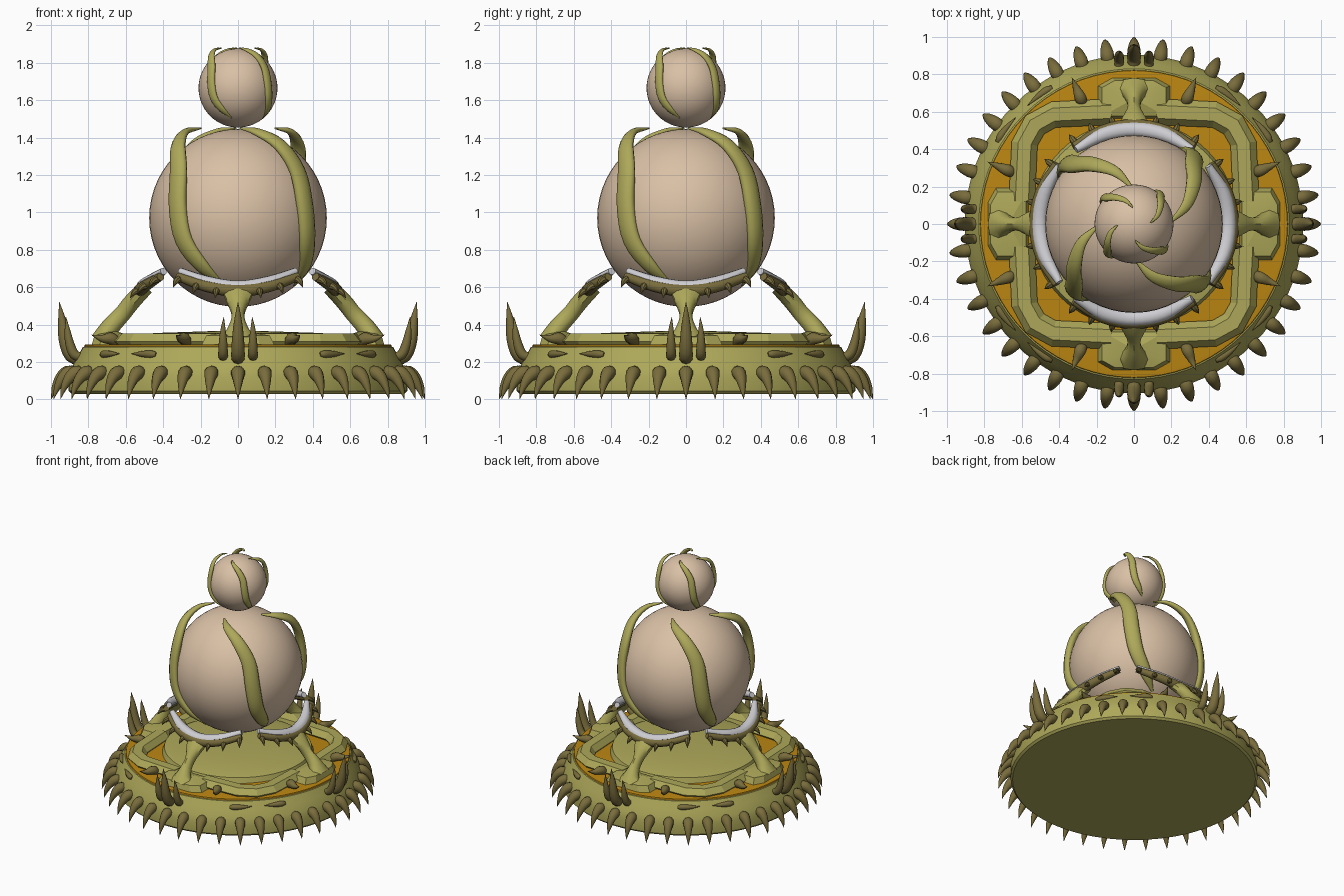
import bpy, bmesh, math
from mathutils import Vector, Matrix

if "Cube" in bpy.data.objects:
    bpy.data.objects.remove(bpy.data.objects["Cube"])


def material(name, rgb):
    m = bpy.data.materials.new(name)
    m.diffuse_color = (*rgb, 1)
    m.use_nodes = True
    m.node_tree.nodes["Principled BSDF"].inputs["Base Color"].default_value = m.diffuse_color
    return m


OLIVE = material("olive", (0.42, 0.39, 0.10))
BROWN = material("dark olive brown", (0.19, 0.15, 0.045))
BEIGE = material("beige", (0.70, 0.53, 0.38))
ORANGE = material("orange", (0.50, 0.24, 0.006))
WHITE = material("pale grey", (0.62, 0.62, 0.65))


def finish(name, bm, mat, angle=40):
    bmesh.ops.recalc_face_normals(bm, faces=bm.faces)
    me = bpy.data.meshes.new(name)
    bm.to_mesh(me)
    bm.free()
    me.materials.append(mat)
    ob = bpy.data.objects.new(name, me)
    bpy.context.collection.objects.link(ob)
    bpy.ops.object.select_all(action='DESELECT')
    ob.select_set(True)
    bpy.context.view_layer.objects.active = ob
    bpy.ops.object.shade_smooth_by_angle(angle=math.radians(angle))
    return ob


def spline(pts, n):
    """Catmull-Rom resampling of a list of Vectors."""
    p = [2 * pts[0] - pts[1]] + pts + [2 * pts[-1] - pts[-2]]
    out = []
    for i in range(1, len(p) - 2):
        for k in range(n):
            t = k / n
            a, b, c, d = p[i - 1:i + 3]
            out.append(0.5 * (2 * b + (c - a) * t + (2 * a - 5 * b + 4 * c - d) * t * t
                              + (3 * b - a - 3 * c + d) * t ** 3))
    return out + [pts[-1]]


def tube(bm, pts, radii, turn=0, ref=(1, 0, 0), sides=10, n=3):
    """Tapered tube; ref is a vector or centre function giving the 'b' axis."""
    pts = spline([Vector(p) for p in pts], n)
    rad = [Vector((r, r, 0)) if isinstance(r, (int, float)) else Vector((*r, 0)) for r in radii]
    rad = spline(rad, n)
    rot = Matrix.Rotation(math.radians(turn), 3, 'Z')
    rings = []
    for i, p in enumerate(pts):
        t = (pts[min(i + 1, len(pts) - 1)] - pts[max(i - 1, 0)]).normalized()
        up = ref(p) if callable(ref) else Vector(ref)
        side = t.cross(up).normalized()
        nrm = side.cross(t)
        a, b = max(rad[i].x, 0.001), max(rad[i].y, 0.001)
        ring = []
        for k in range(sides):
            q = 2 * math.pi * k / sides
            ring.append(bm.verts.new(rot @ (p + side * a * math.cos(q) + nrm * b * math.sin(q))))
        rings.append(ring)
    for r0, r1 in zip(rings, rings[1:]):
        for k in range(sides):
            j = (k + 1) % sides
            bm.faces.new((r0[k], r0[j], r1[j], r1[k]))
    bm.faces.new(rings[0])
    bm.faces.new(rings[-1])


def lathe(name, profile, mat, seg=72):
    bm = bmesh.new()
    rings = [[bm.verts.new((r * math.cos(2 * math.pi * k / seg), r * math.sin(2 * math.pi * k / seg), z))
              for k in range(seg)] for r, z in profile]
    for a, b in zip(rings, rings[1:]):
        for k in range(seg):
            j = (k + 1) % seg
            bm.faces.new((a[k], a[j], b[j], b[k]))
    bm.faces.new(rings[0])
    bm.faces.new(rings[-1])
    return finish(name, bm, mat)


def polar(az, r, z):
    a = math.radians(az)
    return (r * math.sin(a), -r * math.cos(a), z)


QUARTERS = (0, 90, 180, 270)

# Base disc, orange floor and low centre dish
lathe("base", [(0.89, 0.03), (0.905, 0.045), (0.905, 0.12), (0.89, 0.17), (0.86, 0.225), (0.83, 0.28), (0.81, 0.285)], OLIVE)
lathe("orange_floor", [(0.825, 0.27), (0.82, 0.292), (0.80, 0.295)], ORANGE)
lathe("centre_dish", [(0.56, 0.28), (0.54, 0.335), (0.45, 0.355), (0.15, 0.365)], OLIVE)

# Stacked spheres with four spiral tendrils each
TENDRIL = [(4, .20, 1.45), (20, .30, 1.43), (35, .39, 1.36), (45, .45, 1.22),
           (48, .482, 1.03), (52, .47, .85), (62, .405, .71), (76, .31, .61)]
WIDTH = [.008, .03, .045, .054, .056, .054, .042, .008]
for label, cz, rad in (("large", 0.97, 0.475), ("small", 1.665, 0.211)):
    bm = bmesh.new()
    bmesh.ops.create_uvsphere(bm, u_segments=48, v_segments=28, radius=rad,
                              matrix=Matrix.Translation((0, 0, cz)))
    finish(label + "_sphere", bm, BEIGE)
    s = rad / 0.475
    bm = bmesh.new()
    for q in QUARTERS:
        tube(bm, [polar(a, r * s, cz + (z - 0.97) * s) for a, r, z in TENDRIL],
             [(w * s, w * 0.6 * s) for w in WIDTH], q,
             ref=lambda p, c=cz: p - Vector((0, 0, c)), sides=12, n=4)
    finish(label + "_sphere_tendrils", bm, OLIVE, 60)

# Cradle crescents: pale lining above, spiked brown rim below
lining, rim, thorns, legs = (bmesh.new() for _ in range(4))
ARC = range(-38, 39, 19)


def lift(a):
    return 0.075 * (abs(a) / 38) ** 1.6


for q in QUARTERS:
    tube(lining, [polar(a, .505, .61 + lift(a)) for a in ARC],
         [(.02, .02), (.036, .026), (.038, .026), (.036, .026), (.02, .02)], q, ref=(0, 0, 1), n=4)
    tube(rim, [polar(a, .525, .582 + lift(a)) for a in ARC],
         [.022, .032, .036, .032, .022], q, ref=(0, 0, 1), n=4)
    for a in range(-36, 37, 12):
        z = .575 + lift(a)
        tube(thorns, [polar(a, .53, z), polar(a, .565, z - .012), polar(a, .59, z - .045)],
             [.02, .016, .001], q + 0, ref=polar(a + 90, 1, 0), sides=8)
    # Sloping leg, pinched at the middle
    tube(legs, [(0, -.49, .60), (0, -.56, .53), (0, -.62, .455), (0, -.68, .39), (0, -.73, .31)],
         [(.04, .10), (.045, .065), (.045, .035), (.05, .05), (.06, .10)], q, sides=10)
finish("cradle_linings", lining, WHITE)
finish("cradle_rims", rim, BROWN)
finish("cradle_thorns", thorns, BROWN)
finish("cradle_legs", legs, OLIVE)

# Chiselled pads under the legs, and angular bands joining them
pads, bands = bmesh.new(), bmesh.new()
PAD = [(-.2, .56), (.2, .56), (.2, .74), (.12, .785), (-.12, .785), (-.2, .74)]
for q in QUARTERS:
    rot = Matrix.Rotation(math.radians(q), 3, 'Z')
    vs = [pads.verts.new(rot @ Vector((x, -y, .28))) for x, y in PAD]
    vs += [pads.verts.new(rot @ Vector((x * .85, -(.67 + (y - .67) * .85), .342))) for x, y in PAD]
    vs.append(pads.verts.new(rot @ Vector((0, -.67, .37))))
    bmesh.ops.convex_hull(pads, input=vs)
    tube(bands, [(.12, -.60, .31), (.43, -.585, .31), (.53, -.53, .31), (.585, -.43, .31), (.60, -.12, .31)],
         [(.07, .05)] * 5, q, ref=(0, 0, 1), sides=6, n=1)
finish("leg_pads", pads, OLIVE, 15)
finish("floor_bands", bands, OLIVE, 15)

# Ring of forty drooping claws round the base
claws = bmesh.new()
for i in range(40):
    tube(claws, [(0, -.87, .14), (0, -.91, .143), (0, -.95, .112), (0, -.98, .06), (0, -.998, .002)],
         [.028, .038, .030, .017, .001], i * 9)
finish("base_claws", claws, BROWN, 60)

# Upright horn trios on the four sides
horns = bmesh.new()
for q in QUARTERS:
    tube(horns, [(0, -.83, .215), (0, -.89, .235), (0, -.925, .32), (0, -.94, .42), (0, -.955, .52)],
         [.03, .038, .034, .022, .001], q)
    for x in (-.08, .08):
        tube(horns, [(x, -.83, .225), (x, -.875, .24), (x, -.90, .30), (x, -.912, .37), (x * .95, -.92, .44)],
             [.022, .027, .024, .015, .001], q)
finish("side_horns", horns, BROWN, 60)

# Small claws on the floor edge and flat thorns along the rim slope
small = bmesh.new()
for q in QUARTERS:
    for a in (-23, 23):
        tube(small, [polar(a, .70, .30), polar(a, .735, .325), polar(a, .79, .325), polar(a, .85, .345)],
             [.025, .033, .02, .001], q, ref=polar(a + 90, 1, 0))
    for a, d in ((36, 1), (54, -1)):
        tube(small, [polar(a - 5 * d, .85, .24), polar(a - 3 * d, .853, .242),
                     polar(a + 1 * d, .853, .243), polar(a + 6 * d, .852, .245)],
             [.012, .021, .016, .001], q, ref=(0, 0, 1))
finish("rim_thorns", small, BROWN, 60)
